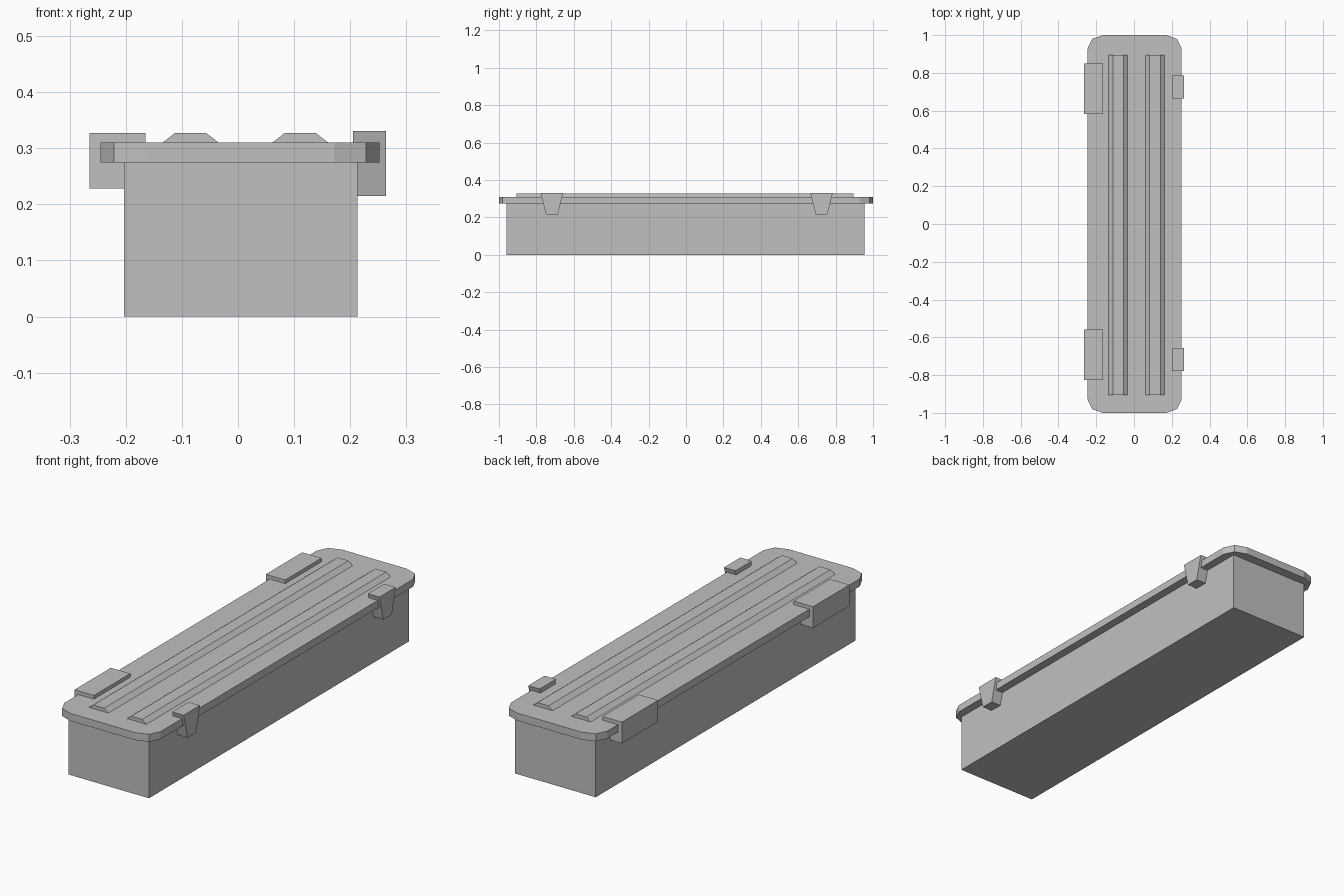
import bpy
import bmesh

cube = bpy.data.objects.get("Cube")
if cube:
    bpy.data.objects.remove(cube, do_unlink=True)

# One plain grey for the whole case
grey = bpy.data.materials.new("plain grey")
grey.use_nodes = True
colour = (0.53, 0.53, 0.53, 1)
grey.diffuse_color = colour
grey.node_tree.nodes["Principled BSDF"].inputs["Base Color"].default_value = colour


def prism(name, profile, axis, start, end):
    """Extrude a closed 2D profile along x, y or z."""
    def place(u, v, w):
        return {"x": (w, u, v), "y": (u, w, v), "z": (u, v, w)}[axis]

    bm = bmesh.new()
    face = bm.faces.new([bm.verts.new(place(u, v, start)) for u, v in profile])
    result = bmesh.ops.extrude_face_region(bm, geom=[face])
    shift = [b - a for a, b in zip(place(0, 0, start), place(0, 0, end))]
    moved = [g for g in result["geom"] if isinstance(g, bmesh.types.BMVert)]
    bmesh.ops.translate(bm, verts=moved, vec=shift)
    bmesh.ops.recalc_face_normals(bm, faces=bm.faces)
    mesh = bpy.data.meshes.new(name)
    bm.to_mesh(mesh)
    bm.free()
    mesh.materials.append(grey)
    obj = bpy.data.objects.new(name, mesh)
    bpy.context.collection.objects.link(obj)
    return obj


def rectangle(u0, u1, v0, v1):
    return [(u0, v0), (u1, v0), (u1, v1), (u0, v1)]


# Case body
prism("case_body", rectangle(-0.203, 0.213, -0.96, 0.955), "z", 0, 0.275)

# Lid with two-step bevelled corners
mid, half = 0.0035, 0.2485
corner = [(half, 0.93), (half - 0.024, 0.98), (half - 0.081, 1.0)]
outline = []
for sx, sy, order in ((1, 1, 1), (-1, 1, -1), (-1, -1, 1), (1, -1, -1)):
    outline += [(mid + sx * x, sy * y) for x, y in corner[::order]]
prism("lid", outline, "z", 0.275, 0.31)

# Raised ribs along the lid
for side, x in (("right", -0.0845), ("left", 0.111)):
    section = [(x - 0.05, 0.308), (x - 0.05, 0.31), (x - 0.028, 0.327),
               (x + 0.028, 0.327), (x + 0.05, 0.31), (x + 0.05, 0.308)]
    prism(side + "_lid_rib", section, "y", -0.905, 0.895)

# Tapered latches on the left side
for end, y in (("front", -0.717), ("back", 0.725)):
    taper = [(y - 0.06, 0.331), (y + 0.06, 0.331), (y + 0.031, 0.215), (y - 0.031, 0.215)]
    prism(end + "_latch", taper, "x", 0.205, 0.264)

# Block hinges on the right side
for end, y in (("front", -0.692), ("back", 0.717)):
    prism(end + "_hinge", rectangle(-0.265, -0.165, 0.228, 0.327), "y", y - 0.134, y + 0.134)
